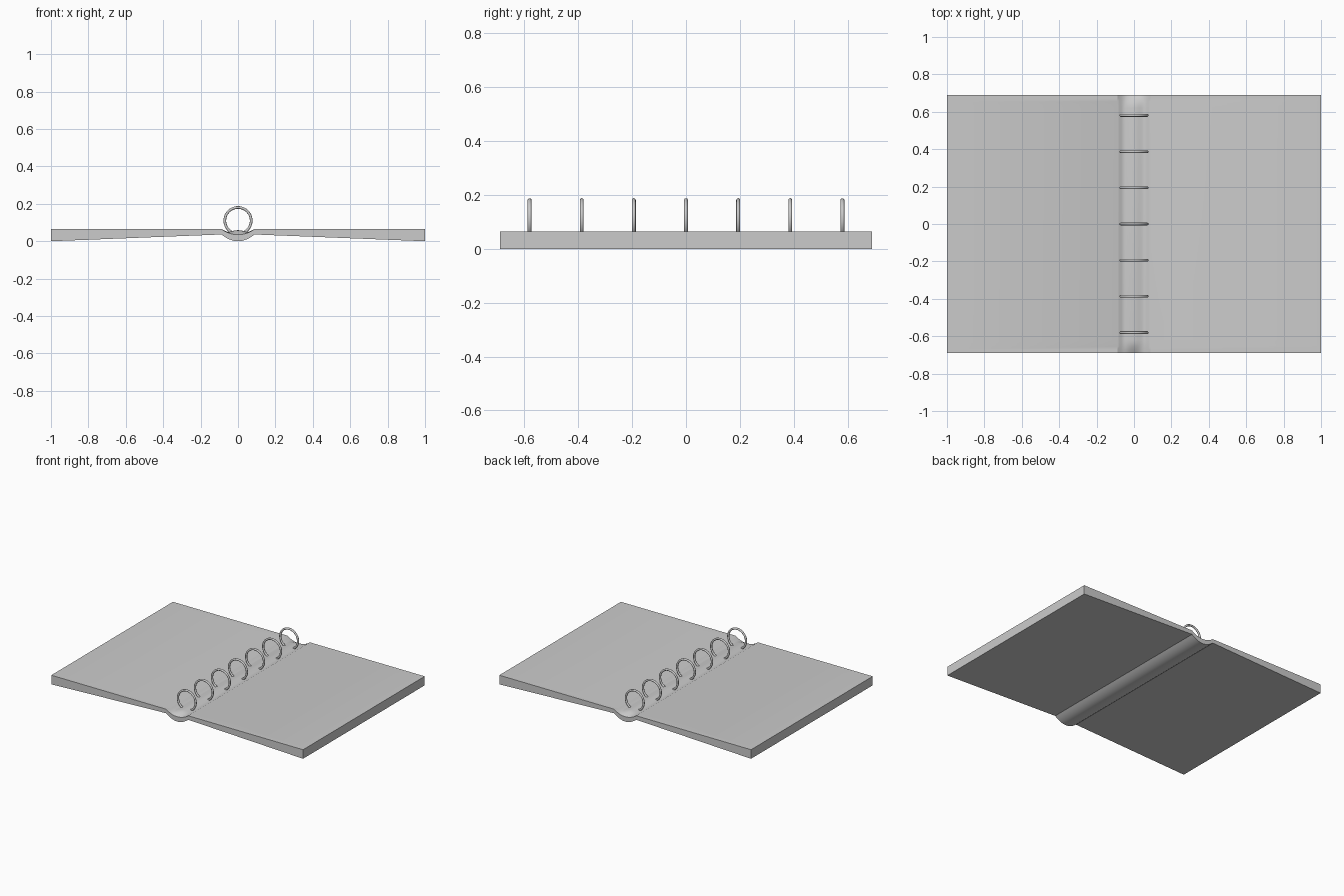
import bpy, bmesh, math

cube = bpy.data.objects.get("Cube")
if cube:
    bpy.data.objects.remove(cube)

HALF_LEN = 0.69
TOP = 0.065
SPINE = 0.088      # half width of the bulging spine
STEPS = 8          # slices across half the spine


def shade(obj, angle):
    bpy.ops.object.select_all(action='DESELECT')
    obj.select_set(True)
    bpy.context.view_layer.objects.active = obj
    bpy.ops.object.shade_smooth_by_angle(angle=math.radians(angle))


# Section heights across the open binder
def underside(x):
    if abs(x) > SPINE:
        return 0.036 * (1 - abs(x)) / (1 - SPINE)
    return 0.036 * (x / SPINE) ** 2


def trough(x, lift):
    if abs(x) >= SPINE:
        return TOP
    t = abs(x) / SPINE
    dip = 0.035 + (TOP - 0.035) * t ** 2.2
    hump = 0.059 - 0.009 * math.sin(min(t / 0.65, 1) * math.pi / 2) ** 2
    if t > 0.65:
        hump = 0.05 + (TOP - 0.05) * (t - 0.65) / 0.35
    return dip + (max(hump, dip) - dip) * lift


# Covers and pages: one slab with a rounded spine and a scooped gutter
xs = [-1] + [SPINE * i / STEPS for i in range(-STEPS, STEPS + 1)] + [1]
stations = []
for i in range(5):
    lift = math.sin(i / 4 * math.pi / 2)
    stations.append((-HALF_LEN + 0.07 * i / 4, lift))
stations += [(-y, lift) for y, lift in reversed(stations)]

bm = bmesh.new()
upper, lower = [], []
for y, lift in stations:
    upper.append([bm.verts.new((x, y, trough(x, lift))) for x in xs])
    lower.append([bm.verts.new((x, y, underside(x))) for x in xs])
last = len(xs) - 1
for a in range(len(stations) - 1):
    b = a + 1
    for i in range(last):
        j = i + 1
        bm.faces.new((upper[a][i], upper[a][j], upper[b][j], upper[b][i]))
        bm.faces.new((lower[a][i], lower[b][i], lower[b][j], lower[a][j]))
    for i in (0, last):
        bm.faces.new((upper[a][i], upper[b][i], lower[b][i], lower[a][i]))
for row in (0, -1):
    for i in range(last):
        bm.faces.new((upper[row][i], upper[row][i + 1],
                      lower[row][i + 1], lower[row][i]))
bmesh.ops.recalc_face_normals(bm, faces=bm.faces)
mesh = bpy.data.meshes.new("binder_body")
bm.to_mesh(mesh)
bm.free()
body = bpy.data.objects.new("binder_body", mesh)
bpy.context.collection.objects.link(body)
shade(body, 30)

# Binding rings along the gutter
for n in range(7):
    bpy.ops.mesh.primitive_torus_add(
        major_radius=0.0705, minor_radius=0.0072,
        major_segments=48, minor_segments=12,
        location=(0, (n - 3) * 0.1935, 0.11), rotation=(math.pi / 2, 0, 0))
    ring = bpy.context.object
    ring.name = f"binding_ring_{n + 1}"
    shade(ring, 60)
